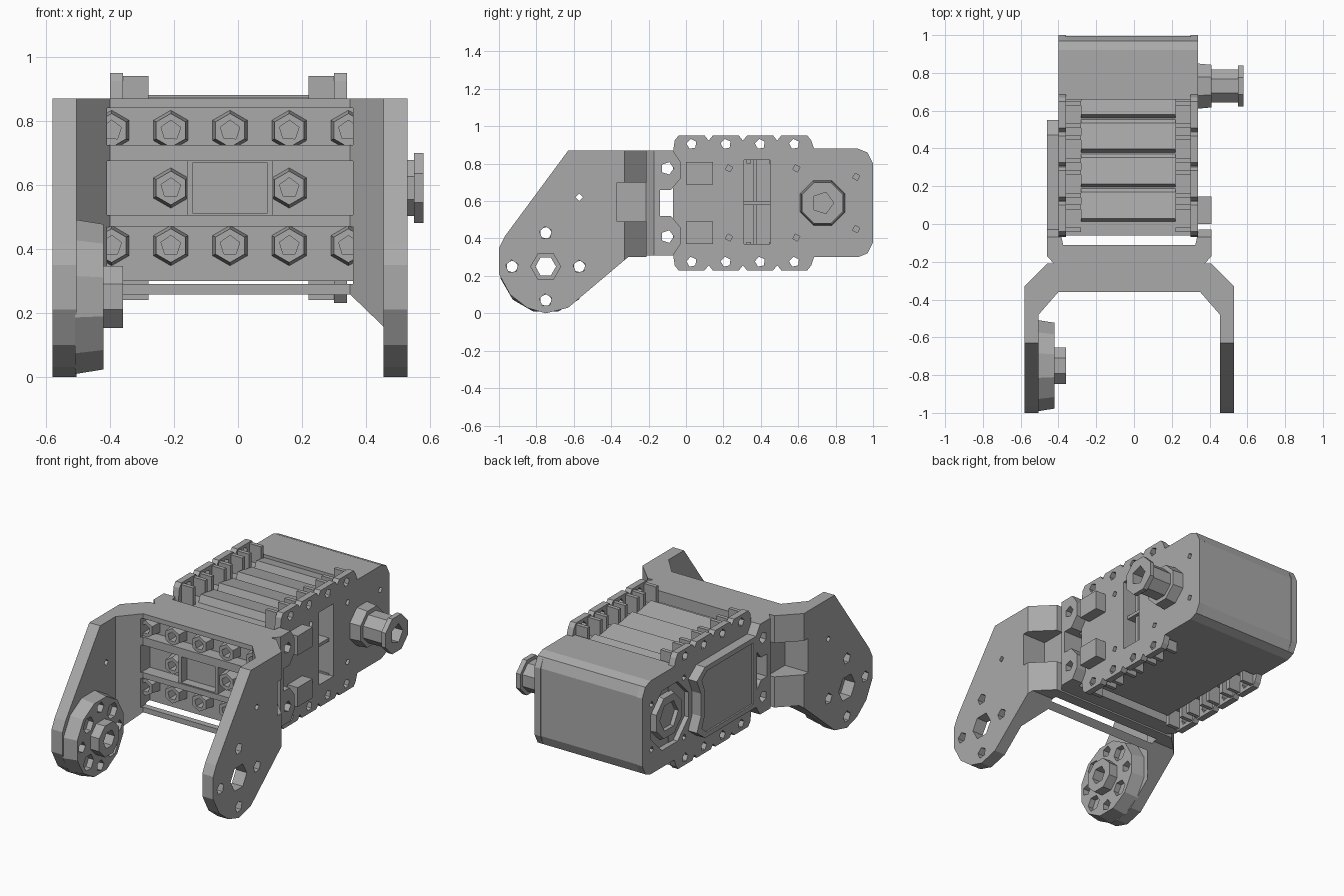
import bpy
import bmesh
from math import cos, sin, pi
from mathutils import Vector

default_cube = bpy.data.objects.get("Cube")
if default_cube:
    bpy.data.objects.remove(default_cube, do_unlink=True)

grey = bpy.data.materials.new("plain grey")
grey.use_nodes = True
grey.diffuse_color = (0.4, 0.4, 0.4, 1)
grey.node_tree.nodes["Principled BSDF"].inputs["Base Color"].default_value = grey.diffuse_color

MID_Z = 0.59            # height of the actuator's centre line
MID_X = -0.025          # centre plane of actuator and yoke
PIVOT = (-0.75, 0.25)   # yoke pivot, as (y, z)
SHAFT = (0.73, MID_Z)   # output shaft, as (y, z)
TEETH = [0.03 + 0.183 * i for i in range(4)]


def ngon(centre, radius, sides, phase=0.0):
    return [(centre[0] + radius * cos(2 * pi * i / sides + phase),
             centre[1] + radius * sin(2 * pi * i / sides + phase)) for i in range(sides)]


def rect(u0, u1, v0, v1):
    return [(u0, v0), (u1, v0), (u1, v1), (u0, v1)]


def flip_z(points):
    return [(u, 2 * MID_Z - v) for u, v in reversed(points)]


def place(axis, u, v, t):
    return {"X": (t, u, v), "Y": (u, t, v), "Z": (u, v, t)}[axis]


def make_object(name, prisms):
    """Each prism is (axis, outline, start, end, optional end scale)."""
    bm = bmesh.new()
    for axis, outline, start, end, *scale in prisms:
        s = scale[0] if scale else 1
        middle = sum((Vector(p) for p in outline), Vector((0, 0))) / len(outline)
        near = [bm.verts.new(place(axis, u, v, start)) for u, v in outline]
        far = [bm.verts.new(place(axis, *(middle + (Vector(p) - middle) * s), end)) for p in outline]
        bm.faces.new(near)
        bm.faces.new(far[::-1])
        for i in range(len(near)):
            j = (i + 1) % len(near)
            bm.faces.new((near[j], near[i], far[i], far[j]))
    bmesh.ops.recalc_face_normals(bm, faces=bm.faces)
    mesh = bpy.data.meshes.new(name)
    bm.to_mesh(mesh)
    bm.free()
    obj = bpy.data.objects.new(name, mesh)
    bpy.context.scene.collection.objects.link(obj)
    return obj


def carve(obj, prisms, operation="DIFFERENCE"):
    cutter = make_object("cutter", prisms)
    cutter.hide_render = True
    mod = obj.modifiers.new("carve", "BOOLEAN")
    mod.operation, mod.solver, mod.object = operation, "EXACT", cutter
    mod.use_self = True
    bpy.context.view_layer.update()
    carved = bpy.data.meshes.new_from_object(obj.evaluated_get(bpy.context.evaluated_depsgraph_get()))
    obj.modifiers.clear()
    obj.data = carved
    bpy.data.objects.remove(cutter, do_unlink=True)


def part(name, prisms, cuts=(), keep=None):
    obj = make_object(name, prisms)
    if keep:
        carve(obj, keep, "INTERSECT")
    if cuts:
        carve(obj, cuts)
    obj.data.materials.clear()
    obj.data.materials.append(grey)
    return obj


# Yoke: U-shaped plan trimmed by the side outline of its arms
yoke_plan = [(-0.58, -1.1), (-0.58, -0.33), (-0.46, -0.21), (0.41, -0.21), (0.53, -0.33), (0.53, -1.1),
             (0.455, -1.1), (0.455, -0.48), (0.35, -0.36), (-0.4, -0.36), (-0.505, -0.48), (-0.505, -1.1)]
arm_side = [(-1, 0.35), (-1, 0.21), (-0.94, 0.1), (-0.85, 0.03), (-0.75, 0), (-0.63, 0.03),
            (-0.31, 0.3), (-0.1, 0.3), (-0.1, 0.87), (-0.63, 0.87), (-0.97, 0.41)]
columns = [MID_X + 0.185 * i for i in range(-2, 3)]
rows = [MID_Z - 0.18, MID_Z, MID_Z + 0.18]
bolts = [(x, z) for z in rows for x in columns
         if z != MID_Z or 0.1 < abs(x - MID_X) < 0.2]

pivot_ring = [(PIVOT[0] + 0.18 * cos(i * pi / 2), PIVOT[1] + 0.18 * sin(i * pi / 2)) for i in range(4)]
yoke_cuts = [("X", ngon(PIVOT, 0.08, 6), -1, 1), ("X", ngon((-0.57, 0.62), 0.02, 4), -1, 1)]
yoke_cuts += [("X", ngon(p, 0.035, 5, 0.4), -1, 1) for p in pivot_ring]
# Corner windows and front pockets
yoke_cuts += [("X", rect(-0.37, -0.19, 0.49, 0.7), a, b) for a, b in ((-0.8, -0.42), (0.37, 0.8))]
for low, high in ((0.29, 0.47), (0.505, 0.675), (0.725, 0.84)):
    pocket = [(-0.41, low), (0.36, low), (0.36, high), (-0.41, high)]
    yoke_cuts.append(("Y", pocket, -0.45, -0.28))
part("yoke", [("Z", yoke_plan, -0.2, 1.2)], yoke_cuts, keep=[("X", arm_side, -1, 1)])

# Bolt bosses and central frame inside the yoke pockets
part("bolt_bosses", [("Y", ngon(p, 0.066, 6, pi / 6), -0.26, -0.345, 0.8) for p in bolts],
     [("Y", ngon(p, 0.032, 5, 0.3), -0.5, -0.275) for p in bolts])
part("front_frame", [("Y", rect(-0.16, 0.11, 0.49, 0.69), -0.355, -0.25)],
     [("Y", rect(-0.14, 0.09, 0.51, 0.67), -0.5, -0.3)])

# Pivot disc and hub on the right arm
diagonals = [(PIVOT[0] + 0.165 * cos(a), PIVOT[1] + 0.165 * sin(a))
             for a in (pi / 4 + i * pi / 2 for i in range(4))]
part("pivot_disc", [("X", ngon(PIVOT, 0.25, 12, pi / 12), -0.51, -0.42, 0.94)],
     [("X", ngon(p, 0.035, 5), -1, 0) for p in pivot_ring]
     + [("X", ngon(p, 0.05, 6), -0.455, 0) for p in diagonals]
     + [("X", ngon(PIVOT, 0.055, 6), -1, 0)])
part("pivot_hub", [("X", ngon(PIVOT, 0.105, 8, pi / 8), -0.43, -0.36)],
     [("X", ngon(PIVOT, 0.055, 6), -1, 0)])

# Mounting bracket that grips the actuator
bracket_plan = [(-0.46, -0.02), (-0.46, -0.17), (-0.42, -0.215), (0.37, -0.215), (0.41, -0.17), (0.41, -0.02),
                (0.345, -0.02), (0.325, -0.11), (-0.375, -0.11), (-0.395, -0.02)]
tab = [(-0.3, 0.66), (-0.08, 0.66), (-0.03, 0.72), (-0.03, 0.81), (-0.07, 0.87), (-0.3, 0.87)]
bracket_side = [(-0.3, 0.3), (-0.3, 0.87), (-0.07, 0.87), (-0.03, 0.81), (-0.03, 0.72), (-0.08, 0.66), (-0.14, 0.66)]
bracket_side += flip_z(bracket_side[1:])
part("mounting_bracket", [("Z", bracket_plan, 0.2, 1)],
     [("X", ngon((-0.1, z), 0.035, 5), -1, 1) for z in (0.41, 0.775)],
     keep=[("X", bracket_side, -1, 1)])

# Actuator side plates with scalloped mounting teeth
upper = [(-0.07, 0.86)]
for c in TEETH:
    upper += [(c - 0.09, 0.925), (c - 0.07, 0.95), (c + 0.07, 0.95), (c + 0.09, 0.925)]
upper += [(0.685, 0.88), (0.92, 0.88), (0.97, 0.86), (1, 0.8)]
plate_outline = upper + flip_z(upper)
lug_holes = [("X", ngon((c, z), 0.028, 5, 0.5), -1, 1)
             for c in TEETH for z in (MID_Z + 0.315, MID_Z - 0.315)]
small_holes = [("X", ngon((y, MID_Z + s * dz), 0.02, 4, 0.3), -1, 1)
               for y, dz in ((0.23, 0.185), (0.59, 0.185), (0.91, 0.14)) for s in (-1, 1)]
slot = rect(0.31, 0.45, 0.37, 0.82)
part("left_side_plate", [("X", plate_outline, 0.3, 0.34)],
     lug_holes + small_holes + [("X", slot, -1, 1)])
part("right_side_plate", [("X", plate_outline, -0.4, -0.36)],
     lug_holes + small_holes + [("X", ngon(SHAFT, 0.2, 8, pi / 8), -1, 1)])

# Actuator core with ridged top and flat underside
ridges = [(-0.06, 0.82)]
for c in TEETH:
    ridges += [(c - 0.02, 0.825), (c, 0.875), (c + 0.14, 0.85)]
part("ridged_core", [("X", ridges + [(0.7, 0.85), (0.7, 0.3), (-0.03, 0.3), (-0.06, 0.36)], -0.28, 0.22)])
part("inner_case", [("X", rect(-0.06, 0.7, 0.35, 0.83), -0.37, 0.31)], [("X", slot, 0.2, 1)])
part("slot_bars", [("X", rect(0.3, 0.46, 0.58, 0.6), 0.15, 0.31), ("X", rect(0.36, 0.38, 0.37, 0.82), 0.15, 0.29)])

# Lug ribs tying the teeth to the core
ribs = []
for c in TEETH:
    for side in (-0.06, 0.06):
        wall = rect(c + side - 0.012, c + side + 0.012, 0.8, 0.94)
        for outline in (wall, flip_z(wall)):
            ribs += [("X", outline, 0.22, 0.31), ("X", outline, -0.37, -0.28)]
part("lug_ribs", ribs)

# Rear motor case
rear = [(0.66, 0.88), (0.92, 0.88), (0.97, 0.86), (0.995, 0.8)]
part("rear_case", [("X", rear + flip_z(rear), -0.365, 0.305)])

# Raised blocks, cover and shaft details on the sides
block = rect(0, 0.145, 0.69, 0.81)
part("side_blocks", [("X", outline, 0.33, 0.41) for outline in (block, flip_z(block))])
cover = [(-0.04, 0.81), (0.47, 0.81), (0.55, 0.75), (0.51, 0.66)]
inset = [(0, 0.78), (0.45, 0.78), (0.5, 0.74), (0.47, 0.66)]
part("right_cover", [("X", cover + flip_z(cover), -0.46, -0.39)],
     [("X", inset + flip_z(inset), -0.6, -0.45)])
part("idle_cap", [("X", ngon(SHAFT, 0.15, 8, pi / 8), -0.35, -0.395, 0.9)],
     [("X", ngon(SHAFT, 0.09, 6), -0.6, -0.37)])
part("shaft_collar", [("X", ngon(SHAFT, 0.13, 8, pi / 8), 0.33, 0.41, 0.94)])
part("shaft_stub", [("X", ngon(SHAFT, 0.095, 8, pi / 8), 0.4, 0.56)],
     [("X", ngon(SHAFT, 0.06, 5), 0.5, 1)])
part("shaft_flange", [("X", ngon(SHAFT, 0.118, 8, pi / 8), 0.55, 0.58)],
     [("X", ngon(SHAFT, 0.06, 5), 0.5, 1)])
